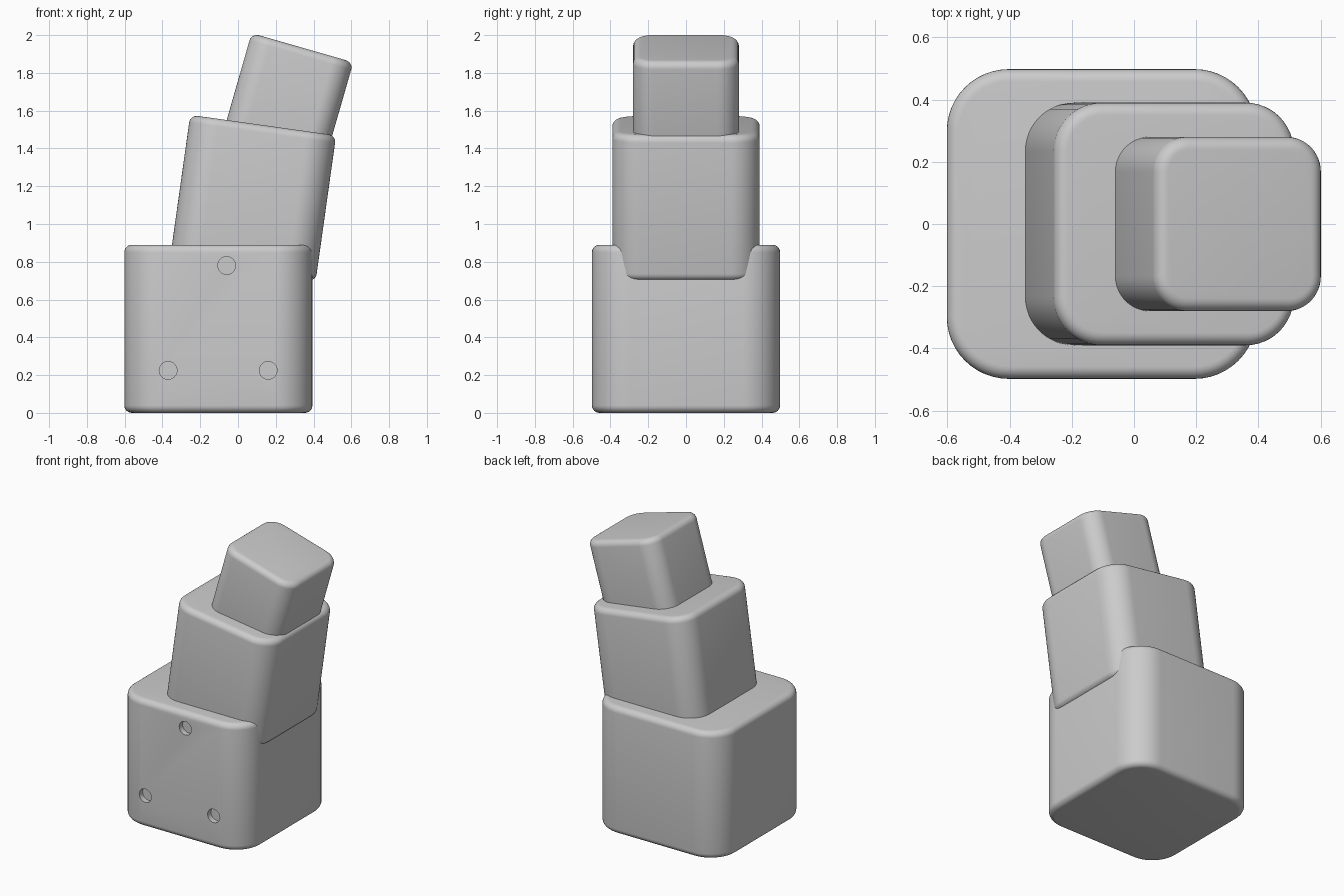
import bpy, bmesh, math
from mathutils import Matrix

cube = bpy.data.objects.get("Cube")
if cube:
    bpy.data.objects.remove(cube, do_unlink=True)

grey = bpy.data.materials.new("plain grey")
grey.use_nodes = True
colour = (0.6, 0.6, 0.6, 1)
grey.diffuse_color = colour
grey.node_tree.nodes["Principled BSDF"].inputs["Base Color"].default_value = colour


def add_object(name, bm, location, tilt=0):
    mesh = bpy.data.meshes.new(name)
    bm.to_mesh(mesh)
    bm.free()
    mesh.materials.append(grey)
    obj = bpy.data.objects.new(name, mesh)
    obj.location = location
    obj.rotation_euler.y = math.radians(tilt)
    bpy.context.collection.objects.link(obj)
    return obj


def smooth(obj):
    bpy.ops.object.select_all(action='DESELECT')
    obj.select_set(True)
    bpy.context.view_layer.objects.active = obj
    bpy.ops.object.shade_smooth_by_angle(angle=math.radians(35))


def rounded_block(name, width, height, location, tilt=0, rim=0.04):
    """Box with wide rounded upright corners and a narrow rounded rim."""
    bm = bmesh.new()
    bmesh.ops.create_cube(bm, size=1)
    bmesh.ops.scale(bm, vec=(width, width, height), verts=bm.verts)
    upright = [e for e in bm.edges
               if abs(e.verts[0].co.z - e.verts[1].co.z) > height / 2]
    bmesh.ops.bevel(bm, geom=upright, offset=0.2 * width, segments=12,
                    profile=0.5, affect='EDGES')
    rims = [e for e in bm.edges
            if abs(e.verts[0].co.z - e.verts[1].co.z) < 1e-4]
    bmesh.ops.bevel(bm, geom=rims, offset=rim, segments=6,
                    profile=0.5, affect='EDGES')
    return add_object(name, bm, location, tilt)


# Stacked blocks, each smaller and leaning further
base = rounded_block("base_block", 0.996, 0.89, (-0.104, 0, 0.445))
middle = rounded_block("middle_block", 0.78, 0.78, (0.079, 0, 1.137), 8)
top = rounded_block("top_block", 0.56, 0.56, (0.264, 0, 1.664), 16)

# Three round sockets in the front of the base
bm = bmesh.new()
for x, z in [(-0.06, 0.78), (-0.37, 0.225), (0.16, 0.225)]:
    place = Matrix.Translation((x, -0.5, z)) @ Matrix.Rotation(math.pi / 2, 4, 'X')
    bmesh.ops.create_cone(bm, cap_ends=True, segments=32, radius1=0.047,
                          radius2=0.047, depth=0.08, matrix=place)
cutter = add_object("socket_cutter", bm, (0, 0, 0))
cutter.hide_render = True
cut = base.modifiers.new("sockets", 'BOOLEAN')
cut.operation = 'DIFFERENCE'
cut.solver = 'EXACT'
cut.object = cutter
bpy.context.view_layer.objects.active = base
bpy.ops.object.modifier_apply(modifier=cut.name)
bpy.data.objects.remove(cutter, do_unlink=True)

for block in (base, middle, top):
    smooth(block)
